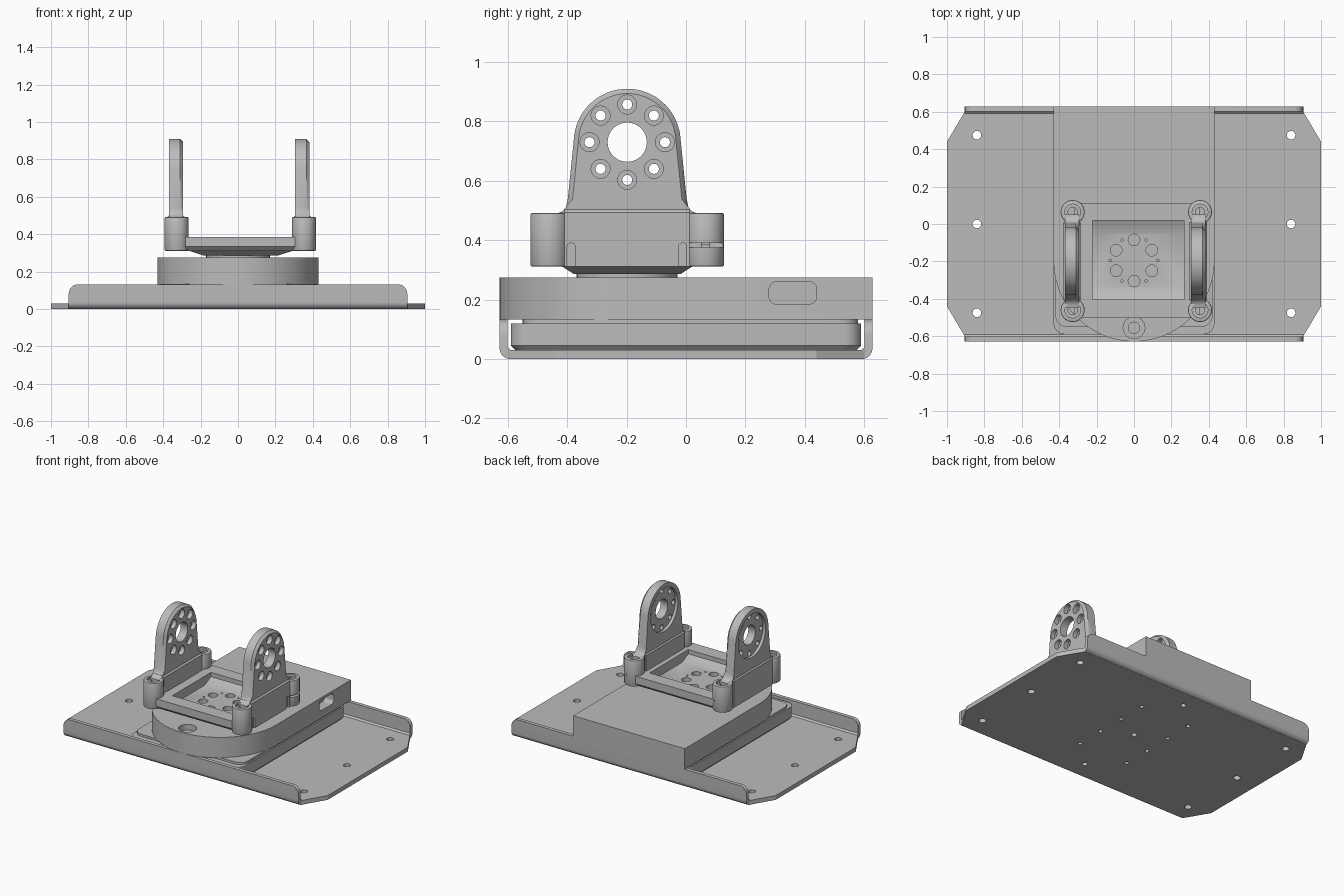
import bpy, bmesh, math
from mathutils import Vector

if "Cube" in bpy.data.objects:
    bpy.data.objects.remove(bpy.data.objects["Cube"], do_unlink=True)

grey = bpy.data.materials.new("plain grey")
grey.use_nodes = True
grey.diffuse_color = (0.5, 0.5, 0.5, 1)
grey.node_tree.nodes["Principled BSDF"].inputs["Base Color"].default_value = grey.diffuse_color

# Maps a profile point and a depth to space, by extrusion axis
PLACE = {"x": lambda a, b, d: (d, a, b), "y": lambda a, b, d: (a, d, b), "z": lambda a, b, d: (a, b, d)}


def arc(cx, cy, r, start, end, n=8):
    angles = [math.radians(start + (end - start) * i / n) for i in range(n + 1)]
    return [(cx + r * math.cos(t), cy + r * math.sin(t)) for t in angles]


def circle(cx, cy, r, n=32):
    return arc(cx, cy, r, 0, 360, n)[:-1]


def rounded(x0, x1, y0, y1, r):
    return (arc(x1 - r, y1 - r, r, 0, 90) + arc(x0 + r, y1 - r, r, 90, 180)
            + arc(x0 + r, y0 + r, r, 180, 270) + arc(x1 - r, y0 + r, r, 270, 360))


def rect(x0, x1, y0, y1):
    return [(x0, y0), (x1, y0), (x1, y1), (x0, y1)]


def prism(name, profile, axis, lo, hi, bevel=None, width=0.01, segments=1, top=None):
    """Extrude a profile; optional far profile makes a taper, optional rule picks bevelled edges."""
    bm = bmesh.new()
    place = PLACE[axis]
    a = [bm.verts.new(place(*p, lo)) for p in profile]
    b = [bm.verts.new(place(*p, hi)) for p in (top or profile)]
    bm.faces.new(a)
    bm.faces.new(b[::-1])
    for i in range(len(a)):
        j = (i + 1) % len(a)
        bm.faces.new((a[i], b[i], b[j], a[j]))
    bmesh.ops.recalc_face_normals(bm, faces=bm.faces)
    if bevel:
        edges = [e for e in bm.edges if bevel(e.verts[0].co, e.verts[1].co)]
        bmesh.ops.bevel(bm, geom=edges, offset=width, segments=segments, profile=0.5, affect="EDGES")
    mesh = bpy.data.meshes.new(name)
    bm.to_mesh(mesh)
    bm.free()
    mesh.materials.append(grey)
    ob = bpy.data.objects.new(name, mesh)
    bpy.context.collection.objects.link(ob)
    return ob


def cut(ob, profile, axis, lo, hi, top=None):
    cutter = prism("cutter", profile, axis, lo, hi, top=top)
    mod = ob.modifiers.new("cut", "BOOLEAN")
    mod.operation, mod.solver, mod.object = "DIFFERENCE", "EXACT", cutter
    bpy.context.view_layer.objects.active = ob
    bpy.ops.object.modifier_apply(modifier=mod.name)
    bpy.data.objects.remove(cutter, do_unlink=True)


parts = []

# Base plate with clipped corners and drilled holes
plate = prism("base_plate", [(-1, -0.44), (-0.905, -0.6), (0.905, -0.6), (1, -0.44),
                             (1, 0.44), (0.905, 0.6), (-0.905, 0.6), (-1, 0.44)], "z", 0, 0.03)
holes = [(x, y, 0.023) for x in (-0.84, 0.84) for y in (-0.475, 0, 0.475)]
holes += [(x, y, 0.014) for x in (-0.19, 0.19) for y in (-0.3, -0.1, 0.1, 0.3)]
holes += [(0, y, 0.018) for y in (-0.48, 0, 0.48)]
for x, y, r in holes:
    cut(plate, circle(x, y, r, 20), "z", -0.1, 0.1)
parts.append(plate)

# Folded flanges along the front and back
for name, s in (("front_flange", -1), ("back_flange", 1)):
    fold = [(0.59, 0)] + arc(0.592, 0.036, 0.036, -80, 0) + [(0.628, 0.132), (0.602, 0.132), (0.602, 0.04), (0.59, 0.03)]
    parts.append(prism(name, [(s * y, z) for y, z in fold], "x", -0.905, 0.905, width=0.05, segments=6,
                       bevel=lambda p, q: p.z > 0.13 and q.z > 0.13 and abs(p.x - q.x) < 0.001))

# Lower casing with chamfered underside
parts.append(prism("lower_casing_foot", rounded(-0.415, 0.415, -0.575, 0.575, 0.05), "z", 0.029, 0.045,
                   top=rounded(-0.43, 0.43, -0.59, 0.59, 0.06)))
parts.append(prism("lower_casing", rounded(-0.43, 0.43, -0.59, 0.59, 0.06), "z", 0.045, 0.12))
parts.append(prism("casing_seam", rounded(-0.42, 0.42, -0.55, 0.58, 0.06), "z", 0.119, 0.135))

# Upper housing: square back, round front, side slot and front screw hole
housing = prism("upper_housing", [(0.43, 0.628), (-0.43, 0.628)] + arc(0, -0.198, 0.43, 180, 360, 40), "z", 0.132, 0.275)
cut(housing, rounded(0.28, 0.44, 0.185, 0.26, 0.025), "x", 0.36, 0.5)
cut(housing, circle(0, -0.555, 0.058), "z", 0.235, 0.3)
cut(housing, circle(0, -0.555, 0.03), "z", 0.16, 0.3)
parts.append(housing)

# Turntable neck and tapered underside of the cradle
CX, CY = 0.015, -0.198
parts.append(prism("turntable", circle(0, CY, 0.17, 48), "z", 0.27, 0.291))
under = prism("cradle_underside", rect(CX - 0.2, CX + 0.2, CY - 0.18, CY + 0.18), "z", 0.286, 0.312,
              top=rect(CX - 0.28, CX + 0.28, CY - 0.22, CY + 0.22))
parts.append(under)

# Cradle floor with a sloped recess and a ring of holes
floor = prism("cradle_floor", rect(-0.32, 0.35, -0.502, 0.112), "z", 0.311, 0.385, width=0.022,
              bevel=lambda p, q: p.z < 0.32 and q.z < 0.32 and abs(p.y - q.y) < 0.001)
cut(floor, [(-0.405, 0.4), (-0.405, 0.355), (-0.34, 0.322), (-0.05, 0.322), (0.02, 0.355), (0.02, 0.4)], "x", -0.222, 0.266)
for i in range(6):
    t = math.radians(30 + 60 * i)
    for ob in (floor, under):
        cut(ob, circle(0.11 * math.cos(t), -0.195 + 0.11 * math.sin(t), 0.031, 24), "z", 0.27, 0.35)
    s = t + math.radians(30)
    cut(floor, circle(0.127 * math.cos(s), -0.195 + 0.127 * math.sin(s), 0.007, 10), "z", 0.3, 0.35)
parts.append(floor)

# Upright arms, walls and corner posts
AZ = 0.73
half = [(0.25, 0.312), (0.25, 0.488), (0.235, 0.49), (0.217, 0.498), (0.206, 0.512), (0.2, 0.54)]
half += arc(0, AZ, 0.18, 8, 90, 16)
outline = [(CY + y, z) for y, z in half] + [(CY - y, z) for y, z in half[-2::-1]]
for side, x0, post_x in (("right", -0.37, -0.328), ("left", 0.306, 0.353)):
    x1 = x0 + 0.075
    arm = prism(side + "_arm", outline, "x", x0, x1, width=0.016,
                bevel=lambda p, q: min(p.x, q.x) > x1 - 0.001 and min(p.z, q.z) > 0.505)
    cut(arm, circle(CY, AZ, 0.15, 48), "x", x0 - 0.05, x0 + 0.02)
    cut(arm, circle(CY, AZ, 0.066, 40), "x", x0 - 0.1, x1 + 0.1)
    for i in range(8):
        t = math.radians(45 * i)
        y, z = CY + 0.127 * math.cos(t), AZ + 0.127 * math.sin(t)
        cut(arm, circle(y, z, 0.032, 24), "x", x1 - 0.03, x1 + 0.1)
        cut(arm, circle(y, z, 0.017, 20), "x", x0 - 0.1, x1 + 0.1)
    parts.append(arm)

    # Thicker wall under the arm, notched beside each post
    wall = prism(side + "_lower_wall", rect(-0.41, 0.012, 0.311, 0.505), "x", x0 - 0.008, x1 + 0.01, width=0.012,
                 bevel=lambda p, q: min(p.z, q.z) > 0.5 and abs(p.x - q.x) < 0.001)
    for y in (-0.387, -0.011):
        cut(wall, rounded(y - 0.013, y + 0.013, 0.3, 0.39, 0.01), "x", x1 - 0.01, x1 + 0.1)
    parts.append(wall)

    for end, y in (("front", -0.46), ("back", 0.064)):
        post = prism(f"{end}_{side}_post", circle(post_x, y, 0.064, 40), "z", 0.311, 0.492, width=0.006, segments=2,
                     bevel=lambda p, q: abs(p.z - q.z) < 0.001)
        cut(post, circle(post_x, y, 0.042, 28), "z", 0.475, 0.6)
        cut(post, circle(post_x, y, 0.025, 24), "z", 0.2, 0.6)
        if end == "back":
            cut(post, rect(-0.05, 0.2, 0.376, 0.39), "x", post_x + 0.02, post_x + 0.1)
        parts.append(post)

# Smooth the curved walls, keep hard edges
bpy.ops.object.select_all(action="DESELECT")
for ob in parts:
    ob.select_set(True)
bpy.context.view_layer.objects.active = parts[0]
bpy.ops.object.shade_smooth_by_angle(angle=math.radians(30))
